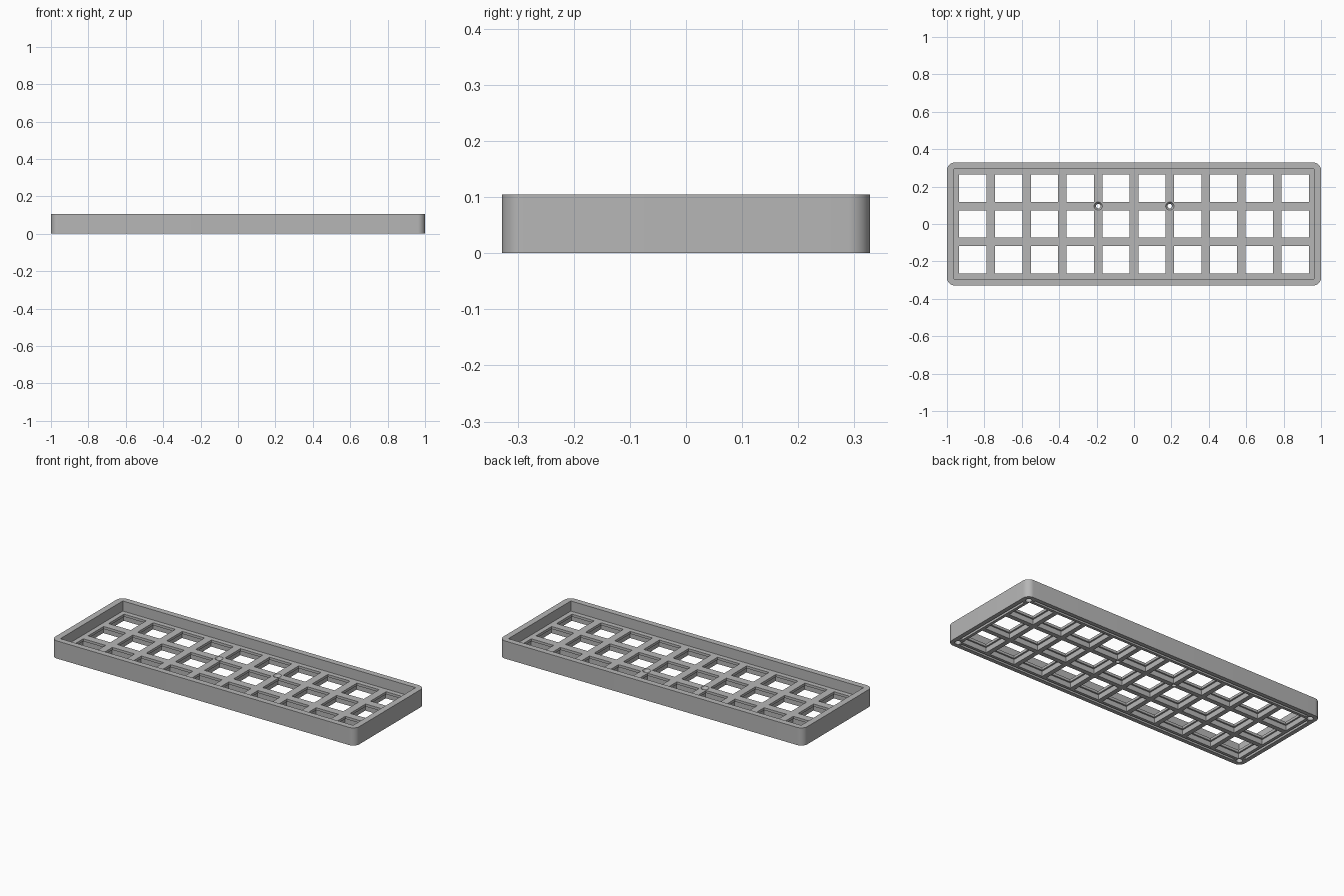
import bpy, bmesh
from math import radians
from mathutils import Matrix, Vector

if "Cube" in bpy.data.objects:
    bpy.data.objects.remove(bpy.data.objects["Cube"], do_unlink=True)

HALF_X, HALF_Y, HEIGHT = 1.0, 0.328, 0.105
FLOOR_TOP, LEDGE = 0.045, 0.03
PITCH, OPENING, POCKET = 0.1915, 0.146, 0.164

grey = bpy.data.materials.new("mid grey")
grey.use_nodes = True
colour = (0.47, 0.47, 0.47, 1)
grey.diffuse_color = colour
grey.node_tree.nodes["Principled BSDF"].inputs["Base Color"].default_value = colour


def add_box(bm, x, y, wide, deep, low, high):
    scale = Matrix.Diagonal((wide, deep, high - low, 1))
    place = Matrix.Translation((x, y, (low + high) / 2))
    return bmesh.ops.create_cube(bm, size=1, matrix=place @ scale)["verts"]


def add_cone(bm, x, y, r_low, r_high, low, high):
    bmesh.ops.create_cone(bm, cap_ends=True, segments=32, radius1=r_low,
                          radius2=r_high, depth=high - low,
                          matrix=Matrix.Translation((x, y, (low + high) / 2)))


def make_object(name, bm):
    mesh = bpy.data.meshes.new(name)
    bm.to_mesh(mesh)
    bm.free()
    mesh.materials.append(grey)
    obj = bpy.data.objects.new(name, mesh)
    bpy.context.collection.objects.link(obj)
    return obj


# Outer block with rounded vertical corners
bm = bmesh.new()
add_box(bm, 0, 0, 2 * HALF_X, 2 * HALF_Y, 0, HEIGHT)
upright = [e for e in bm.edges
           if abs(e.verts[0].co.z - e.verts[1].co.z) > 0.01]
bmesh.ops.bevel(bm, geom=upright, offset=0.04, segments=10,
                profile=0.5, affect='EDGES')
case = make_object("key_case", bm)

cutters = []

# Tray recess in the top
bm = bmesh.new()
add_box(bm, 0, 0, 1.926, 0.586, FLOOR_TOP, HEIGHT + 0.1)
cutters.append(make_object("tray_cutter", bm))

# Key openings, with a wider pocket underneath each one
centres = [((col - 4.5) * PITCH, (row - 1) * PITCH)
           for col in range(10) for row in range(3)]
for name, size, low, high in (("opening_cutter", OPENING, LEDGE - 0.01, 0.07),
                              ("pocket_cutter", POCKET, -0.05, LEDGE)):
    bm = bmesh.new()
    for x, y in centres:
        add_box(bm, x, y, size, size, low, high)
    cutters.append(make_object(name, bm))

# Corner screw holes and perimeter grooves in the underside
bm = bmesh.new()
for s in (-1, 1):
    for t in (-1, 1):
        add_cone(bm, s * 0.96, t * 0.288, 0.017, 0.017, -0.05, 0.03)
    add_box(bm, 0, s * 0.297, 1.86, 0.014, -0.05, 0.015)
    add_box(bm, s * 0.968, 0, 0.014, 0.51, -0.05, 0.015)
cutters.append(make_object("underside_cutter", bm))

# Two through holes, then their countersinks
for name, r_low, r_high, low, high in (
        ("screw_cutter", 0.012, 0.012, -0.05, 0.07),
        ("countersink_cutter", 0.012, 0.0225, 0.03, FLOOR_TOP + 0.0005)):
    bm = bmesh.new()
    for s in (-1, 1):
        add_cone(bm, s * PITCH, PITCH / 2, r_low, r_high, low, high)
    cutters.append(make_object(name, bm))

# Cut everything, bake the result and drop the helpers
for cutter in cutters:
    cutter.hide_render = True
    mod = case.modifiers.new(cutter.name, 'BOOLEAN')
    mod.operation, mod.solver, mod.object = 'DIFFERENCE', 'EXACT', cutter

bpy.context.view_layer.update()
graph = bpy.context.evaluated_depsgraph_get()
case.data = bpy.data.meshes.new_from_object(case.evaluated_get(graph))
case.modifiers.clear()
for cutter in cutters:
    bpy.data.objects.remove(cutter, do_unlink=True)

bpy.ops.object.select_all(action='DESELECT')
case.select_set(True)
bpy.context.view_layer.objects.active = case
bpy.ops.object.shade_smooth_by_angle(angle=radians(30))
